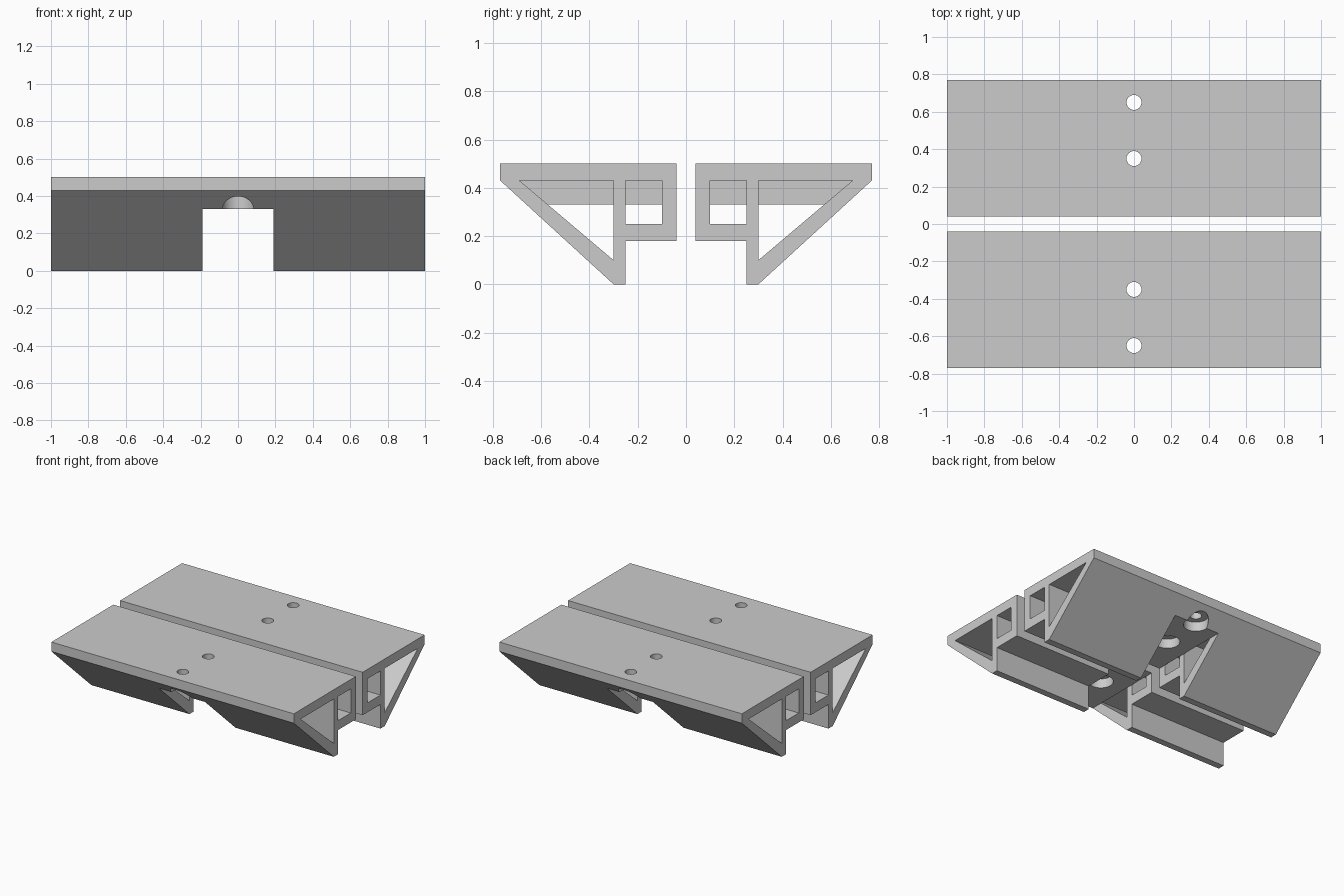
import bpy
import bmesh
import math
from mathutils import Matrix, Vector

cube = bpy.data.objects.get("Cube")
if cube:
    bpy.data.objects.remove(cube, do_unlink=True)

grey = bpy.data.materials.new("plain grey")
grey.use_nodes = True
colour = (0.6, 0.6, 0.6, 1)
grey.diffuse_color = colour
grey.node_tree.nodes["Principled BSDF"].inputs["Base Color"].default_value = colour

NOTCH = 0.19       # half width of the central notch
NOTCH_TOP = 0.33


def add_object(name, bm):
    bmesh.ops.recalc_face_normals(bm, faces=bm.faces)
    mesh = bpy.data.meshes.new(name)
    bm.to_mesh(mesh)
    bm.free()
    mesh.materials.append(grey)
    obj = bpy.data.objects.new(name, mesh)
    bpy.context.collection.objects.link(obj)
    return obj


def prism(name, profile, x0, x1):
    """Extrude a (y, z) profile along x."""
    bm = bmesh.new()
    face = bm.faces.new([bm.verts.new((x0, y, z)) for y, z in profile])
    out = bmesh.ops.extrude_face_region(bm, geom=[face])
    verts = [v for v in out["geom"] if isinstance(v, bmesh.types.BMVert)]
    bmesh.ops.translate(bm, verts=verts, vec=Vector((x1 - x0, 0, 0)))
    return add_object(name, bm)


def bore(name, y, radius, z0, z1):
    bm = bmesh.new()
    bmesh.ops.create_cone(bm, cap_ends=True, segments=48, radius1=radius, radius2=radius,
                          depth=z1 - z0, matrix=Matrix.Translation((0, y, (z0 + z1) / 2)))
    return add_object(name, bm)


# Rail body: deck, sloped brace, upright web and box section
outline = [(0.04, 0.5), (0.77, 0.5), (0.77, 0.43), (0.3, 0), (0.25, 0), (0.25, 0.18), (0.04, 0.18)]
rail = prism("back_rail", outline, -1, 1)

# Cutters: hollow channels either side of the solid centre, then the notch
box_channel = [(0.1, 0.25), (0.25, 0.25), (0.25, 0.43), (0.1, 0.43)]
brace_channel = [(0.3, 0.43), (0.69, 0.43), (0.3, 0.1)]
notch = [(0, -0.1), (1, -0.1), (1, NOTCH_TOP), (0, NOTCH_TOP)]
cutters = [prism("notch_cutter", notch, -NOTCH, NOTCH)]
for x0, x1 in ((-1.1, -NOTCH), (NOTCH, 1.1)):
    for profile in (box_channel, brace_channel):
        cutters.append(prism("channel_cutter", profile, x0, x1))

# Screw holes with wide counterbores underneath
for y in (0.35, 0.65):
    cutters.append(bore("screw_cutter", y, 0.04, 0.2, 0.6))
    cutters.append(bore("counterbore_cutter", y, 0.085, 0.2, 0.4))

for cutter in cutters:
    cutter.hide_render = True
    mod = rail.modifiers.new("cut", "BOOLEAN")
    mod.operation = "DIFFERENCE"
    mod.solver = "EXACT"
    mod.object = cutter

# Bake the cuts and drop the cutters
bpy.context.view_layer.update()
graph = bpy.context.evaluated_depsgraph_get()
baked = bpy.data.meshes.new_from_object(rail.evaluated_get(graph))
rail.modifiers.clear()
rail.data = baked
for cutter in cutters:
    bpy.data.objects.remove(cutter, do_unlink=True)

# Mirrored front rail
mirrored = baked.copy()
mirrored.transform(Matrix.Scale(-1, 4, (0, 1, 0)))
mirrored.flip_normals()
front = bpy.data.objects.new("front_rail", mirrored)
bpy.context.collection.objects.link(front)

# Smooth bores, crisp edges elsewhere
bpy.ops.object.select_all(action="DESELECT")
for obj in (rail, front):
    obj.select_set(True)
bpy.context.view_layer.objects.active = rail
bpy.ops.object.shade_smooth_by_angle(angle=math.radians(30))
